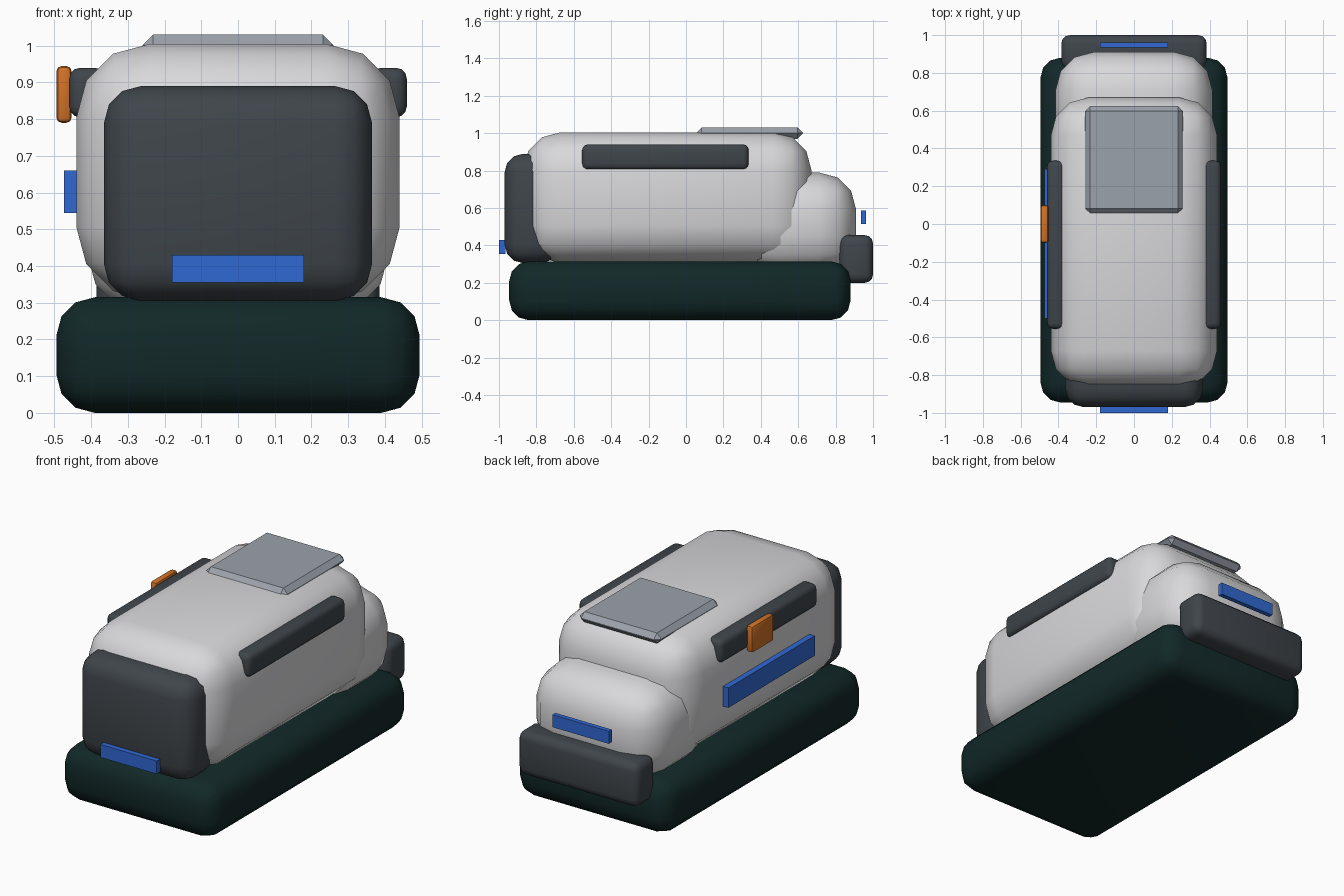
import bpy
import math

default = bpy.data.objects.get("Cube")
if default:
    bpy.data.objects.remove(default, do_unlink=True)


def material(name, color):
    mat = bpy.data.materials.new(name)
    mat.use_nodes = True
    mat.diffuse_color = (*color, 1)
    bsdf = mat.node_tree.nodes["Principled BSDF"]
    bsdf.inputs["Base Color"].default_value = (*color, 1)
    bsdf.inputs["Roughness"].default_value = 0.6
    return mat


SHELL = material("pale grey shell", (0.69, 0.69, 0.71))
BASE = material("dark teal base", (0.006, 0.021, 0.021))
CHARCOAL = material("charcoal", (0.05, 0.06, 0.07))
BLUE = material("bright blue", (0.03, 0.14, 0.65))
ORANGE = material("orange", (0.65, 0.17, 0.02))
PANEL = material("cool grey", (0.33, 0.36, 0.41))


def box(name, mat, x, y, z, bevel=0, segments=3):
    """Box spanning the given ranges, with optional rounded edges."""
    spans = (x, y, z)
    bpy.ops.mesh.primitive_cube_add(size=1, location=[(a + b) / 2 for a, b in spans])
    obj = bpy.context.object
    obj.name = name
    obj.scale = [b - a for a, b in spans]
    bpy.ops.object.transform_apply(location=False, rotation=False, scale=True)
    obj.data.materials.append(mat)
    if bevel:
        mod = obj.modifiers.new("rounding", "BEVEL")
        mod.width = bevel
        mod.segments = segments
        mod.limit_method = "ANGLE"
        bpy.ops.object.modifier_apply(modifier=mod.name)
        if segments > 1:
            bpy.ops.object.shade_smooth_by_angle(angle=math.radians(40))
    return obj


# Skirt and rounded shell
box("base_skirt", BASE, (-0.495, 0.495), (-0.945, 0.88), (0, 0.315), 0.105)
box("main_body", SHELL, (-0.44, 0.44), (-0.87, 0.67), (0.305, 1.005), 0.2)
box("rear_housing", SHELL, (-0.415, 0.415), (0.3, 0.91), (0.25, 0.79), 0.2)

# Dark trim at the ends
box("front_panel", CHARCOAL, (-0.365, 0.365), (-0.97, -0.68), (0.305, 0.89), 0.1)
box("rear_bumper", CHARCOAL, (-0.385, 0.385), (0.82, 1.0), (0.2, 0.455), 0.045)

# Side rails
for name, side in (("left_rail", 1), ("right_rail", -1)):
    x = sorted((side * 0.36, side * 0.46))
    box(name, CHARCOAL, x, (-0.555, 0.335), (0.805, 0.94), 0.03)

# Roof hatch with chamfered rim
box("roof_hatch", PANEL, (-0.26, 0.26), (0.055, 0.625), (0.97, 1.03), 0.028, 1)

# Blue bars and orange side marker
box("front_bar", BLUE, (-0.18, 0.18), (-1.0, -0.965), (0.355, 0.43))
box("rear_bar", BLUE, (-0.18, 0.18), (0.935, 0.962), (0.515, 0.587))
box("right_bar", BLUE, (-0.474, -0.438), (-0.5, 0.29), (0.545, 0.66))
box("right_marker", ORANGE, (-0.495, -0.453), (-0.1, 0.1), (0.79, 0.945), 0.015, 2)
